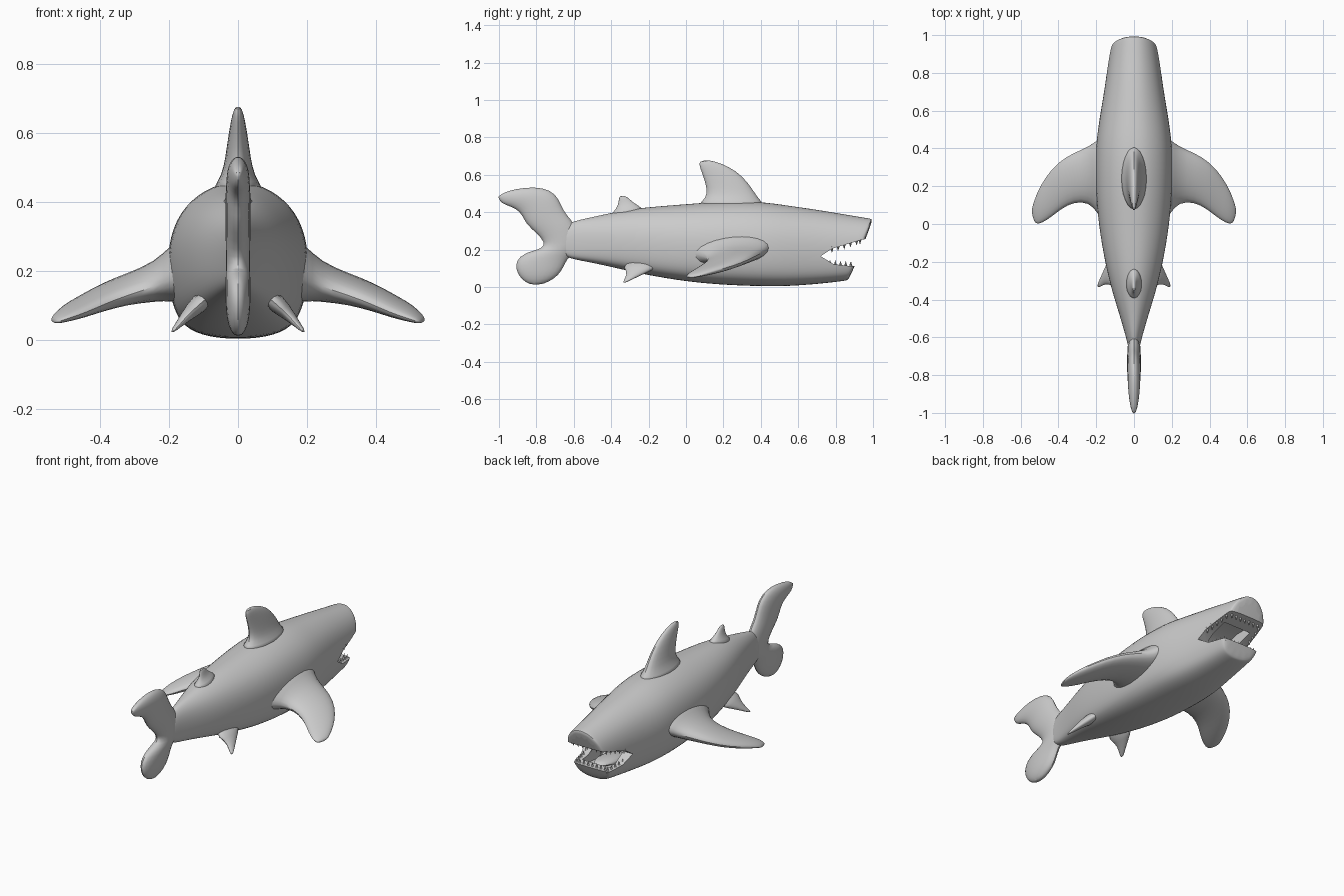
import bpy, bmesh, math
from mathutils import Vector

if "Cube" in bpy.data.objects:
    bpy.data.objects.remove(bpy.data.objects["Cube"])

grey = bpy.data.materials.new("plain grey")
grey.diffuse_color = (0.6, 0.6, 0.6, 1)
grey.use_nodes = True
grey.node_tree.nodes["Principled BSDF"].inputs["Base Color"].default_value = grey.diffuse_color


def make_object(name, bm, angle=60):
    bmesh.ops.recalc_face_normals(bm, faces=bm.faces)
    mesh = bpy.data.meshes.new(name)
    bm.to_mesh(mesh)
    bm.free()
    ob = bpy.data.objects.new(name, mesh)
    bpy.context.collection.objects.link(ob)
    mesh.materials.append(grey)
    bpy.ops.object.select_all(action='DESELECT')
    ob.select_set(True)
    bpy.context.view_layer.objects.active = ob
    bpy.ops.object.shade_smooth_by_angle(angle=math.radians(angle))
    return ob


def loft(rings):
    bm = bmesh.new()
    loops = [[bm.verts.new(p) for p in r] for r in rings]
    for a, b in zip(loops, loops[1:]):
        for i in range(len(a)):
            j = (i + 1) % len(a)
            bm.faces.new((a[i], a[j], b[j], b[i]))
    bm.faces.new(loops[0][::-1])
    bm.faces.new(loops[-1])
    return bm


def apply_modifier(ob, kind, **settings):
    bpy.context.view_layer.objects.active = ob
    m = ob.modifiers.new(kind.lower(), kind)
    for k, v in settings.items():
        setattr(m, k, v)
    bpy.ops.object.modifier_apply(modifier=m.name)


def fin(name, sections, axis, side=1):
    """Elliptical sections given as leading point, trailing point, half thickness."""
    rings = []
    for lead, trail, t in sections:
        lead, trail = Vector(lead), Vector(trail)
        ring = []
        for i in range(12):
            a = math.tau * i / 12
            p = (lead + trail) / 2 + (lead - trail) / 2 * math.cos(a) + Vector(axis) * t * math.sin(a)
            ring.append((p.x * side, p.y, p.z))
        rings.append(ring)
    ob = make_object(name, loft(rings))
    apply_modifier(ob, 'SUBSURF', levels=1)
    return ob


def flat_fin(name, rows):
    fin(name, [((0, a, b), (0, c, d), t) for a, b, c, d, t in rows], (1, 0, 0))


# Body: y, top, bottom, half width, forward slant of the ring
stations = [(-.68, .31, .18, .025, 0), (-.62, .35, .15, .036, 0), (-.5, .375, .13, .07, 0),
            (-.35, .41, .095, .117, 0), (-.2, .43, .062, .153, 0), (0, .445, .028, .187, 0),
            (.2, .462, .01, .202, 0), (.4, .46, .003, .202, 0), (.55, .437, .003, .185, .06),
            (.7, .416, .01, .162, .15), (.85, .39, .02, .143, .28), (.96, .372, .03, .13, .38),
            (.99, .367, .034, .125, .4), (1.003, .362, .04, .115, .4)]
half = [(0, 1), (.36, .98), (.78, .85), (.99, .65), (1.02, .43), (.96, .22), (.8, .07), (.42, .01), (0, 0)]
outline = half + [(-x, h) for x, h in half[-2:0:-1]]
rings = []
for y, top, bot, w, slant in stations:
    rings.append([(u * w, y - slant * (1 - h) * (top - bot), bot + h * (top - bot)) for u, h in outline])
body = make_object("body", loft(rings))
apply_modifier(body, 'SUBSURF', levels=2)


# Mouth opening and throat
def cutter(profile, w):
    return make_object("mouth_cutter", loft([[(x, y, z) for y, z in profile] for x in (-w, w)]))


wedge = cutter([(.72, .165), (.78, .205), (.93, .25), (1.1, .29), (1.1, .115), (.88, .112), (.79, .122)], .3)
throat = cutter([(.56, .16), (.62, .23), (.76, .27), (.86, .27), (.87, .2),
                 (.84, .08), (.72, .07), (.6, .09)], .09)
for c in (wedge, throat):
    apply_modifier(body, 'BOOLEAN', object=c, operation='DIFFERENCE', solver='EXACT')
    bpy.data.objects.remove(c)
bpy.ops.object.select_all(action='DESELECT')
body.select_set(True)
bpy.context.view_layer.objects.active = body
bpy.ops.object.shade_smooth_by_angle(angle=math.radians(40))

# Tongue
bm = bmesh.new()
bmesh.ops.create_uvsphere(bm, u_segments=16, v_segments=8, radius=1)
for v in bm.verts:
    v.co = (v.co.x * .06, .72 + v.co.y * .12, .095 + v.co.z * .022 + v.co.y * .008)
make_object("tongue", bm)


# Teeth along the sides and front of each jaw
def teeth(name, spots, direction):
    bm = bmesh.new()
    for x, y, z in spots:
        tip = bm.verts.new((x, y, z + direction * .024))
        base = [bm.verts.new((x + .011 * math.cos(k * math.pi / 2), y + .011 * math.sin(k * math.pi / 2),
                              z - direction * .012)) for k in range(4)]
        bm.faces.new(base)
        for k in range(4):
            bm.faces.new((base[k], base[(k + 1) % 4], tip))
    make_object(name, bm, 20)


upper, lower = [], []
for s in (-1, 1):
    for k in range(5):
        y = .78 + .033 * k
        upper.append((s * (.137 - .006 * k), y, .205 + (y - .78) * .3))
        lower.append((s * (.122 - .005 * k), .77 + .028 * k, .122 - .002 * k))
for k in range(-3, 4):
    upper.append((k * .03, .93, .25))
    lower.append((k * .028, .88, .113))
teeth("upper_teeth", upper, -1)
teeth("lower_teeth", lower, 1)

# Tail fin, from lower tip to upper tip
flat_fin("tail_fin", [
    (-.77, .012, -.83, .010, .012), (-.70, .043, -.885, .04, .03), (-.66, .085, -.915, .09, .037),
    (-.64, .13, -.915, .14, .038), (-.62, .16, -.87, .185, .038), (-.58, .20, -.765, .205, .036),
    (-.57, .26, -.76, .24, .036), (-.59, .34, -.80, .285, .038), (-.635, .385, -.86, .335, .038),
    (-.665, .44, -.88, .385, .038), (-.69, .50, -.91, .415, .036), (-.76, .535, -.955, .433, .033),
    (-.86, .535, -.99, .447, .026), (-.95, .515, -1.004, .475, .015), (-.98, .50, -1.004, .485, .008)])

# Dorsal fins
flat_fin("dorsal_fin", [
    (.45, .42, .03, .42, .09), (.405, .46, .085, .46, .06), (.375, .50, .11, .50, .043),
    (.335, .56, .098, .56, .034), (.275, .62, .08, .615, .025), (.19, .663, .068, .65, .017),
    (.12, .68, .073, .675, .008)])
flat_fin("rear_dorsal_fin", [
    (-.20, .40, -.43, .37, .06), (-.25, .435, -.385, .405, .03), (-.285, .455, -.365, .435, .016),
    (-.31, .48, -.36, .468, .011), (-.335, .49, -.355, .487, .006)])

# Paired fins
pectoral = [((.14, .50, .24), (.13, -.06, .18), .11), ((.19, .455, .215), (.19, .05, .18), .085),
            ((.24, .415, .185), (.24, .11, .155), .058), ((.32, .382, .168), (.32, .11, .13), .045),
            ((.40, .335, .145), (.385, .075, .105), .037), ((.465, .26, .115), (.44, .03, .08), .029),
            ((.515, .17, .09), (.485, .003, .065), .021), ((.54, .09, .067), (.515, -.003, .055), .012),
            ((.543, .065, .058), (.53, .015, .054), .005)]
pelvic = [((.10, -.12, .12), (.08, -.36, .13), .035), ((.14, -.20, .085), (.135, -.315, .085), .022),
          ((.17, -.27, .052), (.165, -.325, .05), .012), ((.197, -.325, .023), (.19, -.34, .022), .004)]
for label, s in (("left", -1), ("right", 1)):
    fin(label + "_pectoral_fin", pectoral, (0, 0, 1), s)
    fin(label + "_pelvic_fin", pelvic, (.6, 0, .8), s)
